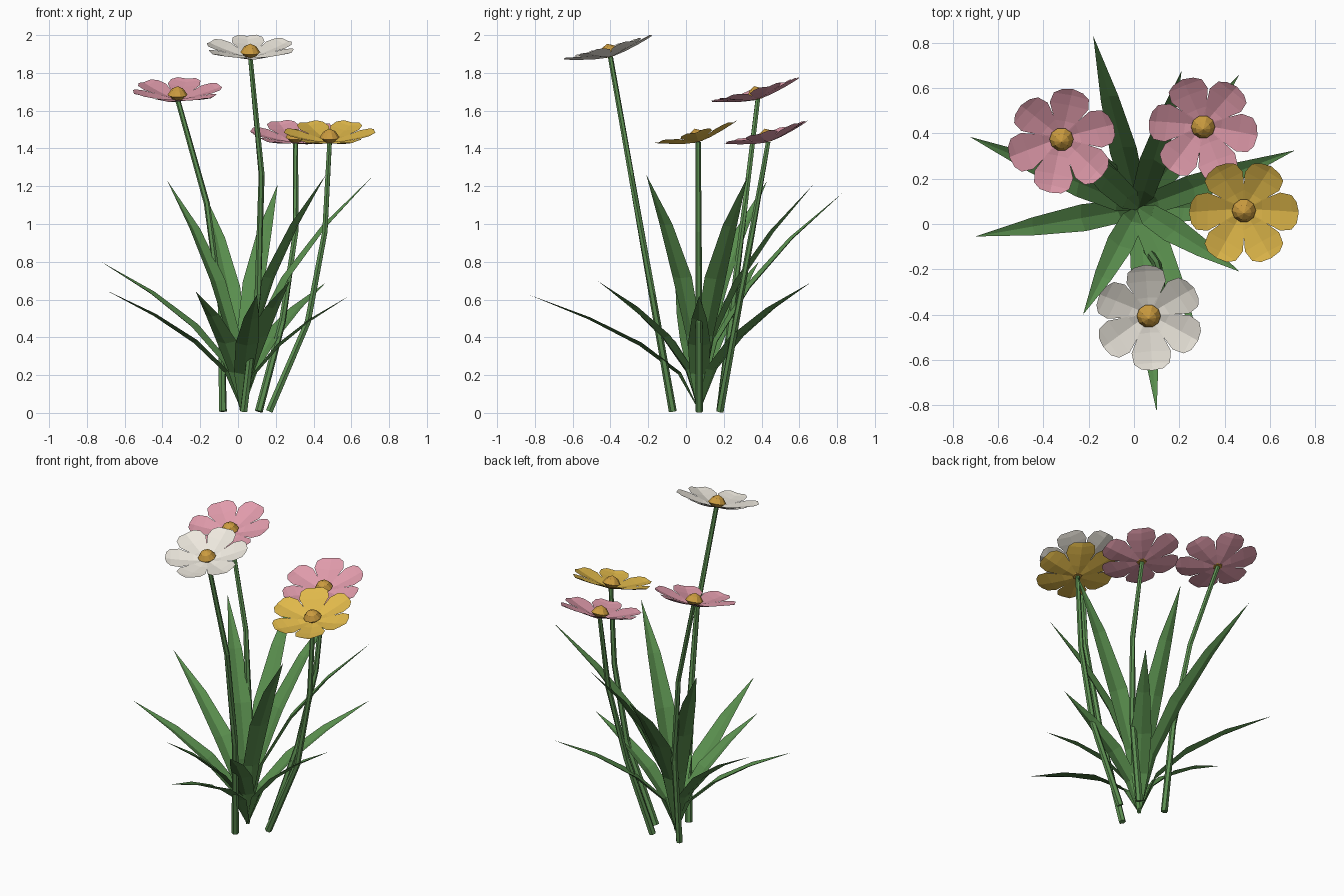
import bpy, bmesh, math
from mathutils import Vector, Matrix

if "Cube" in bpy.data.objects:
    bpy.data.objects.remove(bpy.data.objects["Cube"])


def material(name, rgb):
    m = bpy.data.materials.new(name)
    m.diffuse_color = (*rgb, 1)
    m.use_nodes = True
    m.node_tree.nodes["Principled BSDF"].inputs["Base Color"].default_value = m.diffuse_color
    return m


LEAF = material("leaf_green", (0.10, 0.27, 0.075))
STEM = material("stem_green", (0.11, 0.28, 0.085))
PINK = material("petal_pink", (0.75, 0.33, 0.41))
WHITE = material("petal_white", (0.85, 0.81, 0.73))
YELLOW = material("petal_yellow", (0.76, 0.49, 0.07))
GOLD = material("centre_gold", (0.60, 0.33, 0.05))


def finish(name, bm, mat, matrix=Matrix()):
    mesh = bpy.data.meshes.new(name)
    bm.to_mesh(mesh)
    bm.free()
    mesh.materials.append(mat)
    ob = bpy.data.objects.new(name, mesh)
    ob.matrix_world = matrix
    bpy.context.collection.objects.link(ob)
    return ob


def skin(bm, rows, closed=False):
    """Bridge successive rows of points; a one-point row makes a tip."""
    rows = [[bm.verts.new(p) for p in row] for row in rows]
    for a, b in zip(rows, rows[1:]):
        n = max(len(a), len(b))
        for i in range(n if closed else n - 1):
            j = (i + 1) % n
            if len(b) == 1:
                bm.faces.new((a[i], a[j], b[0]))
            else:
                bm.faces.new((a[i], a[j], b[j], b[i]))
    return rows


# Leaves: folded blades arching out from a common root
ROOT = Vector((0.02, 0.07, 0.01))
TIPS = [(-0.18, 0.83, 1.165), (-0.375, 0.43, 1.23), (-0.725, 0.385, 0.80),
        (-0.70, -0.055, 0.65), (-0.225, -0.40, 0.645), (0.10, -0.83, 0.625),
        (0.275, -0.47, 0.70), (0.465, -0.21, 1.26), (0.59, 0.07, 0.62),
        (0.71, 0.325, 1.25), (0.465, 0.66, 0.69), (0.21, 0.675, 1.21)]
HALF_WIDTHS = (0.010, 0.050, 0.060, 0.040)


def leaf(name, tip):
    d = Vector(tip) - ROOT
    pts = [ROOT + Vector((d.x * t ** 1.5, d.y * t ** 1.5, d.z * t ** 0.83))
           for t in (0, 0.25, 0.5, 0.75, 1)]
    side = Vector((-d.y, d.x, 0)).normalized()
    rows = []
    for i, w in enumerate(HALF_WIDTHS):
        tangent = (pts[i + 1] - pts[max(i - 1, 0)]).normalized()
        lift = tangent.cross(side) * w * 0.3
        rows.append([pts[i] - side * w + lift, pts[i], pts[i] + side * w + lift])
    rows.append([pts[-1]])
    bm = bmesh.new()
    skin(bm, rows)
    finish(name, bm, LEAF)


for k, tip in enumerate(TIPS):
    leaf(f"leaf_{k + 1}", tip)


# Stems: tapered six-sided tubes with two bends
def stem(name, path):
    pts = [Vector(p) for p in path]
    rows = []
    for i, p in enumerate(pts):
        q = (pts[min(i + 1, 3)] - pts[max(i - 1, 0)]).to_track_quat('Z', 'Y')
        r = 0.021 - 0.0025 * i
        rows.append([p + q @ Vector((r * math.cos(a), r * math.sin(a), 0))
                     for a in (math.tau * s / 6 for s in range(6))])
    bm = bmesh.new()
    rings = skin(bm, rows, closed=True)
    bm.faces.new(rings[0][::-1])
    bm.faces.new(rings[-1])
    finish(name, bm, STEM)


# Flower head: six cupped petals plus a faceted golden centre
# Petal stations: radius, half width, height of edge, height of midrib
PETAL = [(0.02, 0.014, 0.004, 0.000), (0.08, 0.048, 0.018, 0.008),
         (0.16, 0.087, 0.040, 0.026), (0.21, 0.079, 0.052, 0.040)]


def flower(name, pos, phase, mat):
    frame = Matrix.Translation(pos) @ Matrix.Rotation(math.radians(15), 4, 'X')
    bm = bmesh.new()
    for k in range(6):
        turn = Matrix.Rotation(math.radians(phase + 60 * k), 3, 'Z')
        rows = [[(r, -w, e), (r, 0, m), (r, w, e)] for r, w, e, m in PETAL]
        rows.append([(0.233, -0.048, 0.058), (0.242, 0, 0.050), (0.233, 0.048, 0.058)])
        skin(bm, [[turn @ Vector(p) for p in row] for row in rows])
    finish(name + "_petals", bm, mat, frame)

    bm = bmesh.new()
    rows = [[(r * math.cos(math.tau * s / 10), r * math.sin(math.tau * s / 10), z)
             for s in range(10)] for r, z in ((0.025, 0.0), (0.053, 0.025), (0.033, 0.055))]
    rings = skin(bm, rows + [[(0, 0, 0.072)]], closed=True)
    bm.faces.new(rings[0][::-1])
    finish(name + "_centre", bm, GOLD, frame)


# name, petal colour, petal phase, stem x at four points, base y, top y, top z
PLANTS = [("white_flower", WHITE, 34, (0.03, 0.105, 0.125, 0.065), -0.07, -0.40, 1.885),
          ("left_pink_flower", PINK, 18, (-0.08, -0.09, -0.165, -0.32), 0.18, 0.38, 1.66),
          ("right_pink_flower", PINK, -8, (0.11, 0.235, 0.305, 0.305), 0.18, 0.435, 1.435),
          ("yellow_flower", YELLOW, 0, (0.165, 0.37, 0.46, 0.485), 0.07, 0.065, 1.435)]
for name, mat, phase, xs, y0, y1, z1 in PLANTS:
    path = [(x, y0 + (y1 - y0) * i / 3, 0.008 + (z1 - 0.008) * i / 3)
            for i, x in enumerate(xs)]
    stem(name + "_stem", path)
    flower(name, path[-1], phase, mat)
